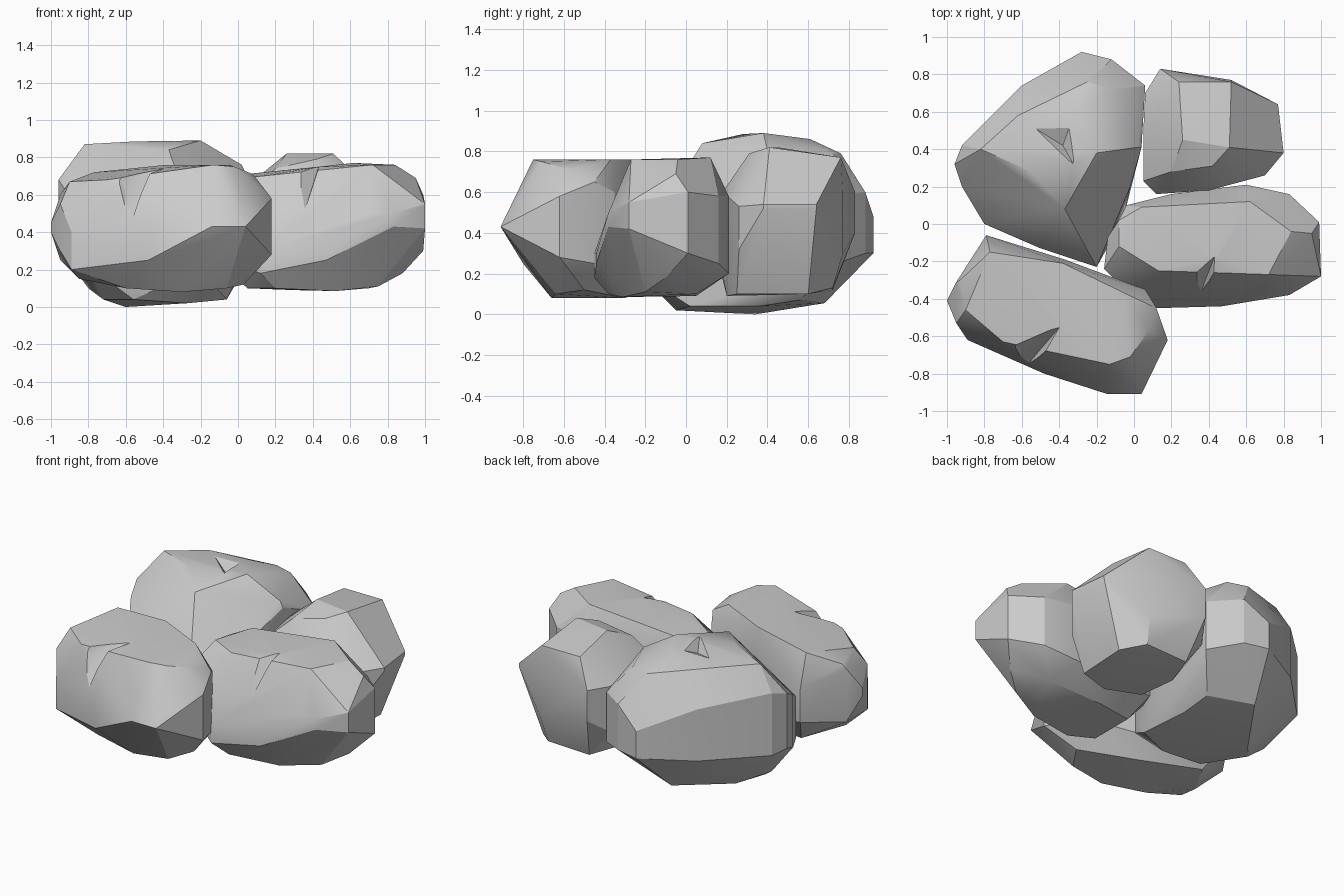
import bpy, bmesh


def hull(name, points):
    """Faceted stone: convex hull around a few corner points."""
    bm = bmesh.new()
    for p in points:
        bm.verts.new(p)
    res = bmesh.ops.convex_hull(bm, input=bm.verts[:])
    junk = {g for g in res["geom_interior"] + res["geom_unused"]
            if isinstance(g, bmesh.types.BMVert)}
    bmesh.ops.delete(bm, geom=list(junk), context='VERTS')
    bmesh.ops.recalc_face_normals(bm, faces=bm.faces[:])
    me = bpy.data.meshes.new(name)
    bm.to_mesh(me)
    bm.free()
    ob = bpy.data.objects.new(name, me)
    bpy.context.collection.objects.link(ob)
    return ob


def stone(name, crown, girdle, base, chip):
    """crown/base: (x, y, z); girdle: (x, y, z_low, z_high); chip: cutter corners."""
    pts = list(crown) + list(base)
    for x, y, lo, hi in girdle:
        pts.append((x, y, lo))
        if hi > lo:
            pts.append((x, y, hi))
    ob = hull(name, pts)
    bpy.context.view_layer.objects.active = ob
    ob.select_set(True)
    if chip:
        cutter = hull(name + "_chip_cutter", chip)
        mod = ob.modifiers.new("chip", 'BOOLEAN')
        mod.operation = 'DIFFERENCE'
        mod.solver = 'EXACT'
        mod.object = cutter
        bpy.ops.object.modifier_apply(modifier=mod.name)
        bpy.data.objects.remove(cutter)
    bpy.ops.object.shade_smooth_by_angle(angle=0.4)
    ob.select_set(False)


# front left stone
stone("front_left_stone",
      crown=[(-.93, -.30, .63), (-.77, -.15, .72), (-.38, -.21, .76), (-.05, -.37, .76),
             (.08, -.57, .71), (-.13, -.75, .76), (-.02, -.71, .75), (-.70, -.63, .68), (-.9, -.46, .67)],
      girdle=[(-1, -.41, .40, .45), (-.95, -.31, .25, .6), (-.79, -.06, .3, .52),
              (-.37, -.19, .2, .6), (.06, -.35, .25, .6), (.12, -.45, .25, .65),
              (.18, -.62, .28, .58), (.04, -.91, .43, .43), (-.14, -.91, .43, .43),
              (-.48, -.80, .25, .40), (-.89, -.62, .2, .4), (-.95, -.53, .3, .55)],
      base=[(-.85, -.45, .15), (-.6, -.6, .10), (-.3, -.66, .08), (-.06, -.64, .10),
            (.03, -.5, .12), (-.3, -.3, .08), (-.7, -.2, .12)],
      chip=[(-.38, -.53, .77), (-.60, -.65, .63), (-.61, -.80, .40),
            (-.74, -.66, .80), (-.48, -.74, .82), (-.62, -.9, .6)])

# front right stone
stone("front_right_stone",
      crown=[(-.08, .02, .66), (.04, .09, .71), (.62, .12, .77), (.84, -.04, .76),
             (.72, -.27, .76), (.44, -.19, .75), (.13, -.25, .70), (-.08, -.12, .68), (.95, -.05, .69)],
      girdle=[(-.04, .10, .25, .58), (.2, .16, .2, .6), (.6, .21, .2, .58), (.83, .16, .25, .58),
              (.99, .01, .30, .6), (1, -.28, .42, .55), (.83, -.38, .43, .5), (.7, -.38, .38, .5),
              (.47, -.44, .25, .30), (.12, -.45, .18, .3), (-.05, -.35, .25, .5),
              (-.16, -.24, .3, .55), (-.14, -.07, .3, .58)],
      base=[(.05, -.3, .10), (.2, -.38, .10), (.52, -.31, .085), (.75, -.2, .11), (.88, -.1, .18),
            (.7, .05, .10), (.3, .05, .09), (.05, 0, .10)],
      chip=[(.44, -.15, .78), (.29, -.35, .62), (.32, -.46, .40),
            (.14, -.35, .80), (.46, -.36, .82), (.33, -.55, .6)])

# big back left stone
stone("back_left_stone",
      crown=[(-.82, .40, .87), (-.62, .58, .86), (-.31, .61, .86), (-.2, .38, .89),
             (-.55, .28, .885), (-.37, .08, .84), (.02, .41, .76), (-.25, .76, .79), (-.12, .72, .79)],
      girdle=[(-.28, .92, .3, .48), (-.12, .88, .3, .6), (.06, .74, .25, .58), (.04, .41, .25, .72),
              (-.02, .2, .2, .6), (-.2, -.23, .2, .35), (-.5, -.13, .2, .45), (-.8, 0, .22, .5),
              (-.92, .2, .27, .62), (-.96, .32, .32, .68), (-.92, .42, .3, .71), (-.6, .74, .3, .64)],
      base=[(-.72, .2, .04), (-.6, .34, 0), (-.37, .68, .055), (-.10, .56, .07), (-.09, .36, .04),
            (-.06, .02, .04), (-.27, -.05, .02), (-.56, -.05, .04), (-.8, .25, .10)],
      chip=[(-.38, .42, .83), (-.64, .58, .90), (-.42, .44, .94), (-.31, .62, .92), (-.29, .26, .92)])

# back right stone
stone("back_right_stone",
      crown=[(.24, .76, .77), (.52, .76, .77), (.51, .41, .82), (.42, .31, .79),
             (.26, .45, .82), (.2, .28, .74)],
      girdle=[(.14, .83, .4, .6), (.24, .8, .35, .65), (.52, .77, .3, .6), (.77, .64, .52, .54),
              (.8, .38, .52, .54), (.7, .26, .32, .53), (.4, .18, .2, .6), (.12, .16, .25, .55),
              (.05, .23, .25, .6), (.05, .5, .25, .65), (.06, .7, .3, .6)],
      base=[(.15, .25, .12), (.4, .2, .09), (.6, .25, .10), (.62, .6, .10), (.5, .72, .13),
            (.2, .72, .12), (.12, .5, .12)],
      chip=None)
